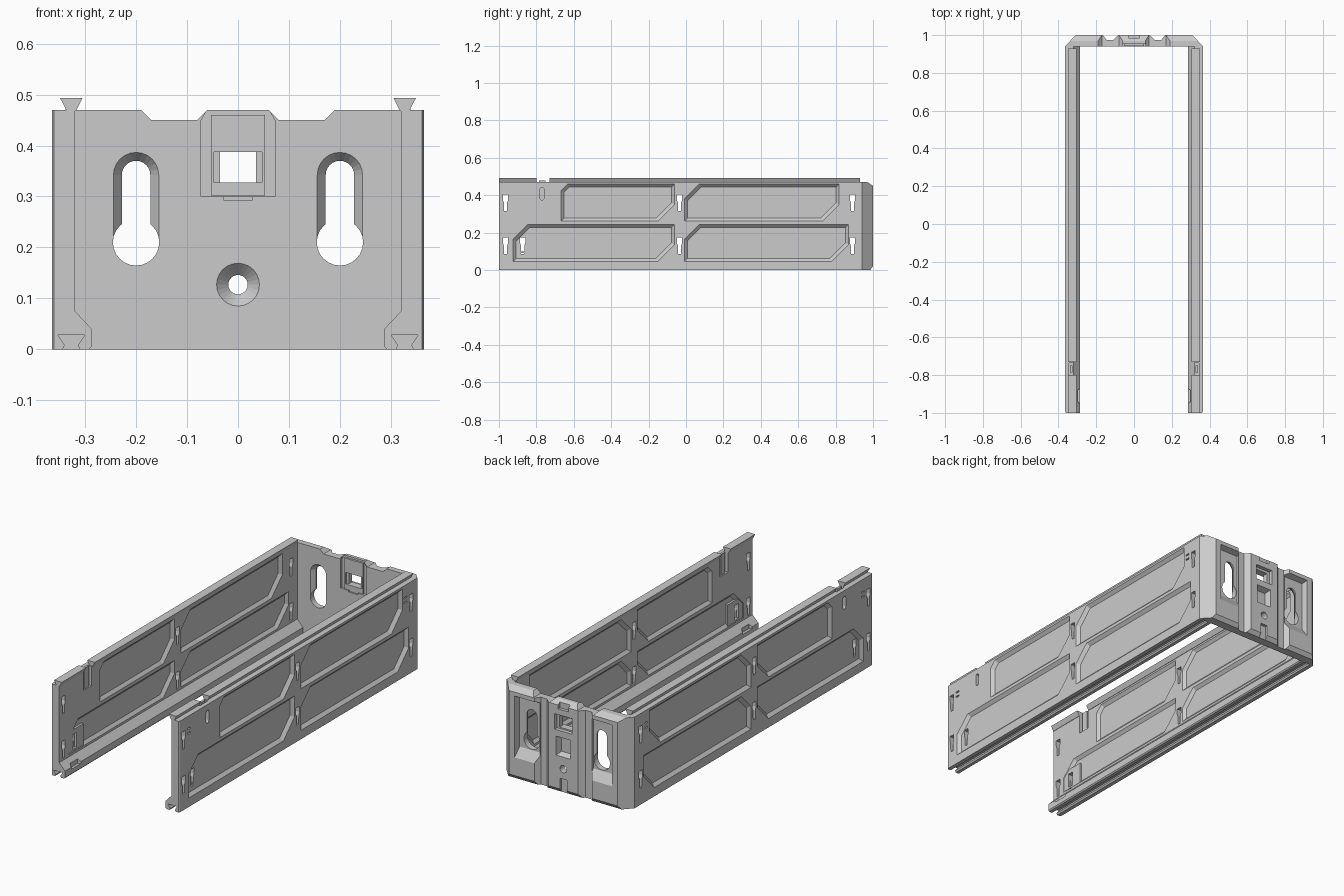
import bpy, bmesh
from math import sin, cos, pi

if "Cube" in bpy.data.objects:
    bpy.data.objects.remove(bpy.data.objects["Cube"])


def loft(name, axis, a, b, pa, pb=None):
    """Solid between polygon pa at position a and polygon pb at position b along an axis."""
    pb = pb or pa
    place = {'X': lambda p, t: (t, p[0], p[1]),
             'Y': lambda p, t: (p[0], t, p[1]),
             'Z': lambda p, t: (p[0], p[1], t)}[axis]
    bm = bmesh.new()
    va = [bm.verts.new(place(p, a)) for p in pa]
    vb = [bm.verts.new(place(p, b)) for p in pb]
    bm.faces.new(va)
    bm.faces.new(vb[::-1])
    n = len(va)
    for i in range(n):
        bm.faces.new((va[i], vb[i], vb[(i + 1) % n], va[(i + 1) % n]))
    bmesh.ops.recalc_face_normals(bm, faces=bm.faces)
    me = bpy.data.meshes.new(name)
    bm.to_mesh(me)
    bm.free()
    ob = bpy.data.objects.new(name, me)
    bpy.context.collection.objects.link(ob)
    return ob


def cut(target, *args):
    """Subtract a lofted solid from the target."""
    tool = loft("cutter", *args)
    tool.hide_render = True
    mod = target.modifiers.new("cut", 'BOOLEAN')
    mod.operation = 'DIFFERENCE'
    mod.solver = 'EXACT'
    mod.object = tool
    bpy.context.view_layer.objects.active = target
    bpy.ops.object.modifier_apply(modifier=mod.name)
    bpy.data.objects.remove(tool)


def mirror(ob):
    ob.modifiers.new("mirror", 'MIRROR').use_mirror_merge = False


def rect(u0, u1, v0, v1):
    return [(u0, v0), (u1, v0), (u1, v1), (u0, v1)]


def capsule(u, r, v0, v1, n=12):
    """Upright slot with round ends; a circle when v0 == v1."""
    top = [(u + r * cos(pi * i / n), v1 + r * sin(pi * i / n)) for i in range(n + 1)]
    low = [(u - r * cos(pi * i / n), v0 - r * sin(pi * i / n)) for i in range(n + 1)]
    return top + low if v1 > v0 else top + low[1:-1]


def panel(y0, y1, z0, z1, c0, c1, d=0.0):
    """Pocket outline with cut upper front and lower back corners, inset by d."""
    k = 0.59 * d
    y0, y1, z0, z1, c0, c1 = y0 + d, y1 - d, z0 + d, z1 - d, c0 - d + k, c1 - d + k
    return [(y0, z0), (y1 - c1, z0), (y1, z0 + c1), (y1, z1), (y0 + c0, z1), (y0, z1 - c0)]


def key_slot(y, z):
    return [(y - .008, z - .045), (y + .008, z - .045), (y + .009, z), (y + .014, z + .015),
            (y + .014, z + .045), (y - .014, z + .045), (y - .014, z + .015), (y - .009, z)]


# Side wall: thick web, flared foot and dovetail groove underneath
wall = loft("side_wall", 'Y', -1, .94, [
    (.365, 0), (.365, .47), (.32, .47), (.32, .075), (.287, .04), (.287, .006), (.292, 0),
    (.31, 0), (.314, .008), (.301, .028), (.353, .028), (.34, .008), (.344, 0)])
cut(wall, 'Z', -.1, .6, [(.355, -1.01), (.38, -1.01), (.38, -.965)])

# Sunken panels on the outer and inner faces
for y0, y1, z0, z1, c0 in ((-.67, -.06, .26, .46, .035), (-.01, .82, .26, .46, .08),
                           (-.925, -.06, .045, .245, .08), (-.01, .87, .045, .245, .08)):
    cut(wall, 'X', .366, .35, panel(y0, y1, z0, z1, c0, .09),
        panel(y0, y1, z0, z1, c0, .09, .017))
    zi = max(z0, .085)
    cut(wall, 'X', .319, .333, panel(y0, y1, zi, z1, c0, .09),
        panel(y0, y1, zi, z1, c0, .09, .017))

# Boss at the front of the lower inner panel, unioned by overlap
boss = loft("catch_boss", 'X', .322, .342, rect(-.92, -.80, .09, .20))
cut(boss, 'X', .30, .37, rect(-.889, -.856, .10, .175))
mirror(boss)

# Key slots, long slot and small witness grooves
for y in (-.965, -.035, .89):
    for z in (.36, .13):
        cut(wall, 'X', .30, .38, key_slot(y, z))
cut(wall, 'X', .30, .38, key_slot(-.873, .13))
cut(wall, 'X', .30, .38, capsule(-.77, .011, .385, .43, 6))
for y in (-.92, .845):
    for z in (.38, .405):
        cut(wall, 'X', .357, .38, rect(y - .012, y + .012, z - .004, z + .004))

# Latch recess open at the top, and stepped foot at the front
cut(wall, 'X', .30, .343, rect(-.80, -.735, .37, .5))
cut(wall, 'Z', .03, .07, [(.27, -.96), (.30, -.94), (.30, -.88), (.27, -.86)])
mirror(wall)

# Dovetail rails along the top edge
for name, y0, y1 in (("front_rail", -1, -.80), ("main_rail", -.73, .93)):
    mirror(loft(name, 'Y', y0, y1, [(.318, .468), (.336, .468), (.349, .493), (.305, .493)]))
mirror(loft("latch_tongue", 'X', .326, .338, rect(-.785, -.75, .36, .478)))

# Back plate with bevelled corners and two vertical grooves behind
half = [(.365, .94), (.31, 1), (.165, 1), (.145, .975), (.11, .975), (.085, 1)]
plate = loft("back_plate", 'Z', 0, .47, half + [(-x, y) for x, y in reversed(half)])
cut(plate, 'X', -.5, .5, [(.955, .48), (1.015, .44), (1.015, .48)])
cut(plate, 'X', -.5, .5, [(.975, -.013), (1.01, .033), (1.01, -.013)])

for s in (1, -1):
    # Top edge dip
    cut(plate, 'Y', .9, 1.1, [(s * x, z) for x, z in
                              ((.05, .48), (.08, .45), (.17, .45), (.20, .48))])
    # Recess behind the keyhole with a sloping lower edge
    cut(plate, 'Y', .97, 1.002, [(s * x, z) for x, z in rect(.15, .27, .16, .42)],
        [(s * x, z) for x, z in rect(.145, .278, .11, .43)])
    # Keyhole: tapered slot, through slot and round entry
    cut(plate, 'Y', .938, .962, capsule(s * .2, .046, .21, .342), capsule(s * .2, .028, .21, .342))
    cut(plate, 'Y', .93, 1.02, capsule(s * .2, .028, .21, .342))
    cut(plate, 'Y', .93, 1.02, capsule(s * .2, .0455, .21, .21))

# Countersunk centre hole
cut(plate, 'Y', .939, .965, capsule(0, .043, .127, .127), capsule(0, .019, .127, .127))
cut(plate, 'Y', .93, 1.02, capsule(0, .019, .127, .127))

# Clip seat with window on the inner face
cut(plate, 'Y', .93, .953, [(-.073, .30), (.073, .30), (.073, .448), (.055, .48),
                            (-.055, .48), (-.073, .448)])
cut(plate, 'Y', .93, .948, rect(-.027, .027, .292, .31))
cut(plate, 'Y', .93, 1.02, rect(-.035, .035, .327, .387))
tongue = loft("clip_tongue", 'Y', .943, .955, rect(-.053, .053, .302, .46))
cut(tongue, 'Y', .93, .97, rect(-.047, .047, .327, .387))

# Pockets on the rear centre column
cut(plate, 'Y', .97, 1.01, rect(-.03, .03, .20, .275), rect(-.045, .045, .185, .29))
cut(plate, 'Y', .98, 1.01, rect(-.05, .05, .32, .40))
cut(plate, 'Y', .985, 1.01, rect(-.02, .02, -.01, .075))
cut(plate, 'Y', .985, 1.01, rect(-.03, .03, .43, .48))
